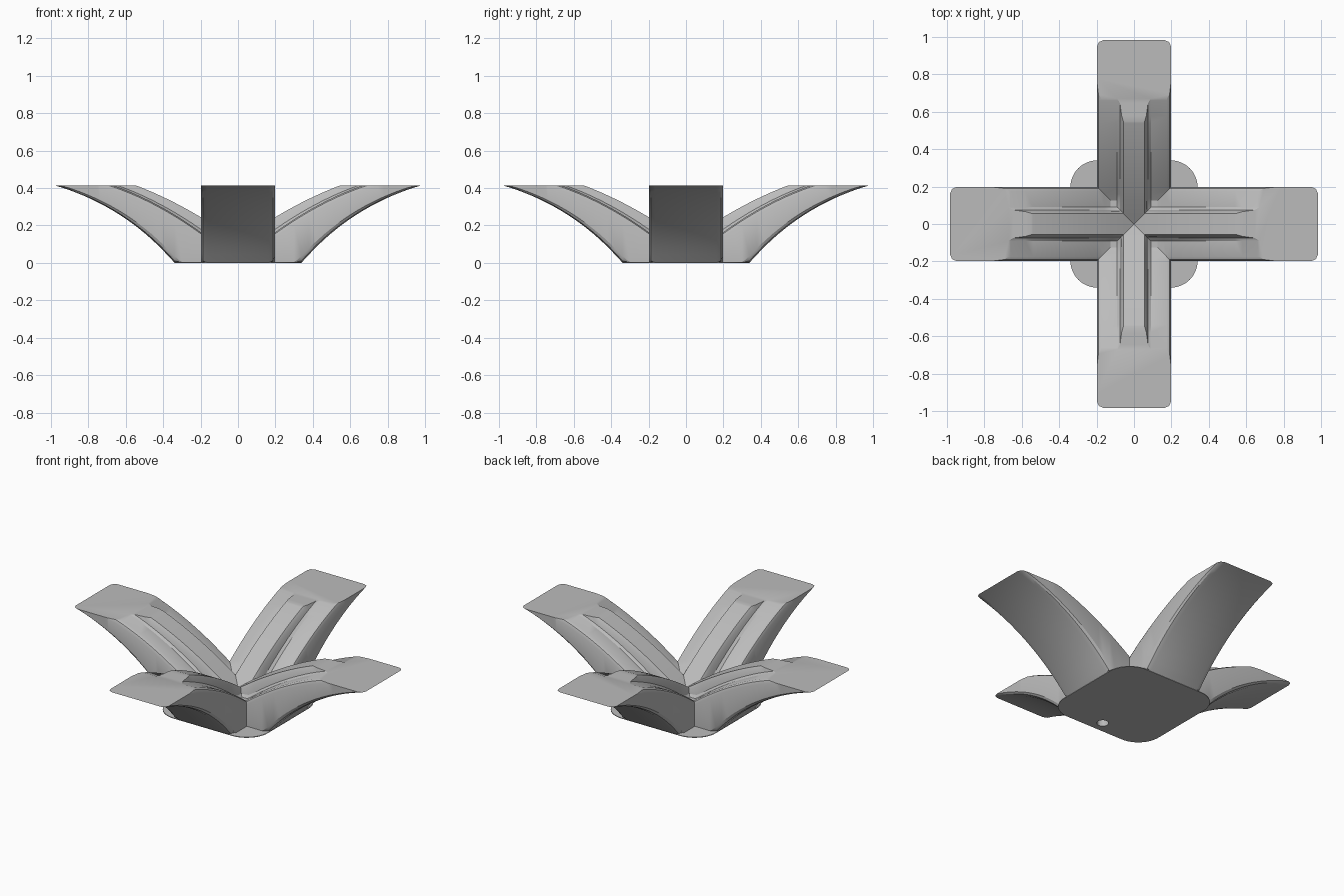
import bpy, bmesh, math
from mathutils import Matrix, Vector

if "Cube" in bpy.data.objects:
    bpy.data.objects.remove(bpy.data.objects["Cube"])

TOP = 0.415      # level of the flat tips
HALF = 0.197     # half width of an arm
FLOOR = 0.113    # lowest level of the valley between ribs
BASE = 0.34      # half size of the foot
PLATE = 0.004    # thickness of the foot

grey = bpy.data.materials.new("light_grey")
grey.use_nodes = True
grey.diffuse_color = (0.5, 0.5, 0.5, 1)
grey.node_tree.nodes["Principled BSDF"].inputs["Base Color"].default_value = (0.5, 0.5, 0.5, 1)


def add_object(name, bm):
    bmesh.ops.recalc_face_normals(bm, faces=bm.faces)
    mesh = bpy.data.meshes.new(name)
    bm.to_mesh(mesh)
    bm.free()
    mesh.materials.append(grey)
    obj = bpy.data.objects.new(name, mesh)
    bpy.context.collection.objects.link(obj)
    return obj


# Height curves along an arm
def underside(x):
    if x <= BASE:
        return 0.002
    return max(0.002, math.sqrt(1.69 - (x - 1.336) ** 2) - 0.836)


def shelf(x):
    d = x - 0.2
    return max(FLOOR, 0.165 + 0.72 * d - 0.4 * d * d)


def rib(x):
    d = x - 0.2
    return max(FLOOR, 0.245 + 0.6 * d - 0.32 * d * d)


def section(x):
    """Closed cross-section of an arm: rounded belly, side shelves, central rib."""
    s, r = shelf(x), rib(x)
    rise = r - s
    half = [(0.165, underside(x)), (0.188, underside(x + 0.01)), (HALF, underside(x + 0.032)),
            (HALF, s - 0.025), (0.19, s - 0.008), (0.175, s),
            (0.09, s), (0.075, s + 0.2 * rise), (0.066, s + 0.75 * rise), (0.057, r)]
    return half + [(-t, z) for t, z in reversed(half)]


def cut(bm, co, no, cap):
    geom = bm.verts[:] + bm.edges[:] + bm.faces[:]
    res = bmesh.ops.bisect_plane(bm, geom=geom, dist=1e-6, plane_co=co, plane_no=no, clear_outer=True)
    if cap:
        edges = [e for e in res["geom_cut"] if isinstance(e, bmesh.types.BMEdge)]
        bmesh.ops.contextual_create(bm, geom=edges)


# One arm, lofted outward, levelled at the tip and mitred at the centre
bm = bmesh.new()
stations = [0, 0.06, 0.126, 0.16, HALF, 0.25, 0.3, BASE]
stations += [BASE + 0.04 * i for i in range(1, 19)]
rings = [[bm.verts.new((x, t, z)) for t, z in section(x)] for x in stations]
for a, b in zip(rings, rings[1:]):
    n = len(a)
    for i in range(n):
        j = (i + 1) % n
        bm.faces.new((a[i], a[j], b[j], b[i]))
cut(bm, (0, 0, TOP), (0, 0, 1), True)
for side in (1, -1):
    cut(bm, (0, 0, 0), (-1, side, 0), False)

# Repeat it around the centre and weld the mitres
arm = bm.verts[:] + bm.edges[:] + bm.faces[:]
for k in range(1, 4):
    copy = bmesh.ops.duplicate(bm, geom=arm)["geom"]
    verts = [v for v in copy if isinstance(v, bmesh.types.BMVert)]
    bmesh.ops.rotate(bm, verts=verts, cent=(0, 0, 0), matrix=Matrix.Rotation(k * math.pi / 2, 3, "Z"))
bmesh.ops.remove_doubles(bm, verts=bm.verts, dist=0.0005)
arms = add_object("four_curved_arms", bm)

# Rounded square foot
bm = bmesh.new()
ring = []
radius = BASE - HALF
for k, (sx, sy) in enumerate([(1, 1), (-1, 1), (-1, -1), (1, -1)]):
    for i in range(13):
        a = (k + i / 12) * math.pi / 2
        ring.append(bm.verts.new((sx * HALF + radius * math.cos(a), sy * HALF + radius * math.sin(a), 0)))
face = bm.faces.new(ring)
out = bmesh.ops.extrude_face_region(bm, geom=[face])["geom"]
bmesh.ops.translate(bm, vec=(0, 0, PLATE), verts=[v for v in out if isinstance(v, bmesh.types.BMVert)])
foot = add_object("foot_plate", bm)

# Small blind hole under the front arm
bm = bmesh.new()
bmesh.ops.create_cone(bm, cap_ends=True, segments=24, radius1=0.033, radius2=0.033, depth=0.1,
                      matrix=Matrix.Translation(Vector((0, -0.27, 0))))
cutter = add_object("hole_cutter", bm)
cutter.hide_render = True
cutter.hide_viewport = True
cutter.display_type = "WIRE"

for obj in (arms, foot):
    mod = obj.modifiers.new("hole", "BOOLEAN")
    mod.operation = "DIFFERENCE"
    mod.solver = "EXACT"
    mod.object = cutter
    bpy.ops.object.select_all(action="DESELECT")
    obj.select_set(True)
    bpy.context.view_layer.objects.active = obj
    bpy.ops.object.shade_smooth_by_angle(angle=math.radians(30))
